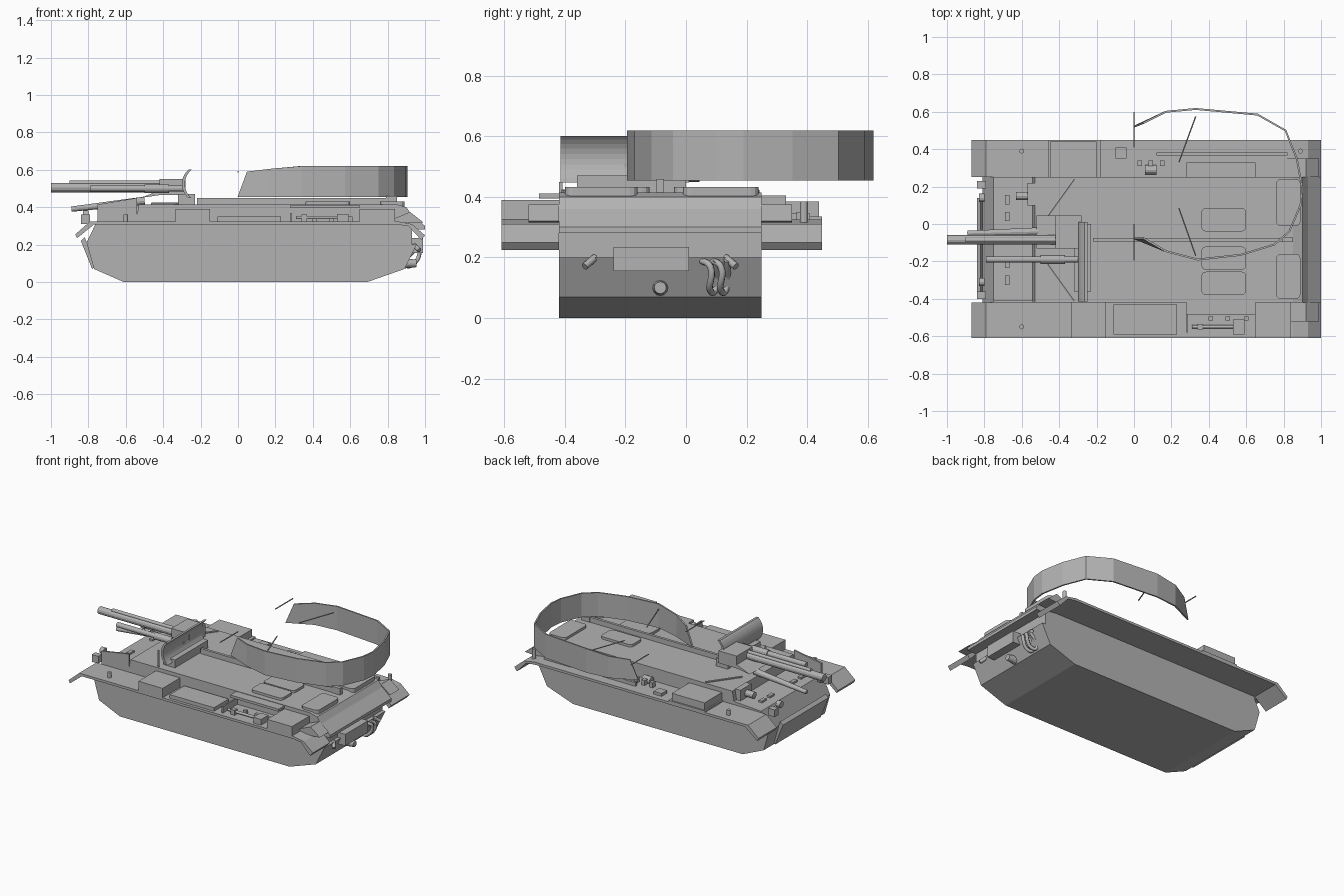
import bpy, bmesh, math
from mathutils import Vector

if "Cube" in bpy.data.objects:
    bpy.data.objects.remove(bpy.data.objects["Cube"])

paint = bpy.data.materials.new("plain_grey")
paint.use_nodes = True
GREY = (0.45, 0.45, 0.45, 1)
paint.diffuse_color = GREY
paint.node_tree.nodes["Principled BSDF"].inputs["Base Color"].default_value = GREY

RIGHT, LEFT, MID = -0.42, 0.25, -0.085   # hull walls and centre line


def finish(name, bm):
    bmesh.ops.recalc_face_normals(bm, faces=bm.faces)
    me = bpy.data.meshes.new(name)
    bm.to_mesh(me)
    bm.free()
    me.materials.append(paint)
    ob = bpy.data.objects.new(name, me)
    bpy.context.collection.objects.link(ob)
    return ob


def prism(name, pts, y0, y1):
    """Extrude an x-z outline along y."""
    bm = bmesh.new()
    face = bm.faces.new([bm.verts.new((x, y0, z)) for x, z in pts])
    ext = bmesh.ops.extrude_face_region(bm, geom=[face])
    verts = [v for v in ext["geom"] if isinstance(v, bmesh.types.BMVert)]
    bmesh.ops.translate(bm, verts=verts, vec=(0, y1 - y0, 0))
    return finish(name, bm)


def box(name, x0, x1, y0, y1, z0, z1):
    return prism(name, [(x0, z0), (x1, z0), (x1, z1), (x0, z1)], y0, y1)


def rod(name, a, b, r, r2=None, sides=12):
    a, b = Vector(a), Vector(b)
    bm = bmesh.new()
    bmesh.ops.create_cone(bm, cap_ends=True, segments=sides, radius1=r,
                          radius2=r if r2 is None else r2, depth=(b - a).length)
    ob = finish(name, bm)
    ob.location = (a + b) / 2
    ob.rotation_euler = (b - a).to_track_quat('Z', 'Y').to_euler()
    return ob


def smooth_path(name, pts, r):
    cu = bpy.data.curves.new(name, 'CURVE')
    cu.dimensions = '3D'
    cu.bevel_depth, cu.bevel_resolution, cu.resolution_u = r, 2, 6
    cu.use_fill_caps = True
    sp = cu.splines.new('BEZIER')
    sp.bezier_points.add(len(pts) - 1)
    for p, co in zip(sp.bezier_points, pts):
        p.co = co
        p.handle_left_type = p.handle_right_type = 'AUTO'
    ob = bpy.data.objects.new(name, cu)
    cu.materials.append(paint)
    bpy.context.collection.objects.link(ob)


def bevel(ob, width, axis=2):
    """Round the edges that run along one axis."""
    bm = bmesh.new()
    bm.from_mesh(ob.data)
    edges = [e for e in bm.edges
             if abs((e.verts[0].co - e.verts[1].co).normalized()[axis]) > 0.99]
    bmesh.ops.bevel(bm, geom=edges, offset=width, segments=3, affect='EDGES', profile=0.5)
    bm.to_mesh(ob.data)
    bm.free()


# Lower hull, front plate and superstructure
prism("lower_hull", [(-0.61, 0), (0.69, 0), (0.89, 0.07), (0.955, 0.2), (0.93, 0.2), (0.93, 0.31),
                     (-0.74, 0.31), (-0.81, 0.21), (-0.77, 0.07)], RIGHT, LEFT)
prism("front_plate", [(-0.78, 0.07), (-0.84, 0.22), (-0.82, 0.24), (-0.76, 0.09)], -0.36, 0.14)
prism("front_deck", [(-0.81, 0.21), (-0.5, 0.21), (-0.5, 0.35), (-0.75, 0.335)], RIGHT, LEFT)
prism("superstructure", [(-0.55, 0.3), (0.93, 0.3), (0.95, 0.33), (0.9, 0.4), (0.85, 0.415),
                         (-0.53, 0.415)], RIGHT, LEFT)
prism("front_side_wall", [(-0.75, 0.31), (-0.54, 0.31), (-0.54, 0.45), (-0.75, 0.415)],
      RIGHT, RIGHT + 0.012)
prism("rear_overhang", [(0.91, 0.28), (1.0, 0.28), (1.0, 0.3), (0.93, 0.36)], RIGHT, LEFT)

# Fenders with bent tips
FENDER = [(-0.87, 0.255), (-0.79, 0.325), (0.85, 0.325), (0.93, 0.31), (1.0, 0.25), (0.98, 0.225),
          (0.91, 0.3), (0.84, 0.308), (-0.77, 0.308), (-0.86, 0.235)]
for side, inner, outer in (("right", RIGHT, -0.61), ("left", LEFT, 0.45)):
    prism(side + "_fender", FENDER, inner, outer)
    out = math.copysign(1, outer)
    rod(side + "_marker_post", (-0.6, outer - out * 0.06, 0.32), (-0.6, outer - out * 0.06, 0.36), 0.013)
    prism(side + "_rear_flap", [(0.8, 0.325), (0.92, 0.375), (0.99, 0.32), (0.93, 0.315)], inner, inner + out * 0.1)
    # Headlamp pairs and deck fittings
    ly = inner - out * 0.04
    box(side + "_lamp_bracket", -0.84, -0.79, ly - 0.02, ly + 0.02, 0.31, 0.36)
    rod(side + "_headlamp", (-0.83, ly - out * 0.07, 0.36), (-0.8, ly - out * 0.07, 0.36), 0.022)
    for i in range(2):
        y = ly - out * (0.08 + 0.09 * i)
        box(f"{side}_deck_fitting_{i}", -0.69, -0.665, y - 0.025, y + 0.025, 0.335, 0.352)
    # Slanted cheek seam
    tip = (-0.46, MID + out * 0.13, 0.418)
    rod(side + "_cheek_seam", tip, (-0.32, inner - out * 0.01, 0.418), 0.007, sides=6)

# Right fender stowage
box("right_front_box", -0.335, -0.15, -0.61, RIGHT, 0.32, 0.39)
box("right_rear_box", 0.65, 0.84, -0.61, RIGHT, 0.32, 0.39)
box("right_cover_plate", -0.11, 0.23, -0.59, -0.43, 0.32, 0.35)
prism("right_side_overhang", [(0.28, 0.395), (0.65, 0.395), (0.65, 0.412), (0.28, 0.412)], -0.485, RIGHT)
box("right_overhang_bracket", 0.28, 0.29, -0.58, RIGHT, 0.32, 0.37)
rod("tool_handle", (0.31, -0.55, 0.345), (0.54, -0.55, 0.345), 0.009)
box("tool_head", 0.53, 0.59, -0.59, -0.51, 0.325, 0.365)
box("tool_clamp", 0.34, 0.37, -0.565, -0.535, 0.325, 0.36)
for i, x in enumerate((0.41, 0.5, 0.6)):
    box(f"tool_catch_{i}", x - 0.012, x + 0.012, -0.515, -0.495, 0.325, 0.35)

# Left fender stowage
box("left_front_box", -0.45, -0.2, LEFT, 0.44, 0.32, 0.385)
box("left_box_tray", -0.46, -0.18, LEFT, 0.45, 0.32, 0.335)
box("left_side_bulge", 0.28, 0.65, LEFT, 0.33, 0.32, 0.405)
box("left_long_bar", 0.12, 0.82, 0.365, 0.382, 0.325, 0.35)
box("left_bracket", -0.1, -0.04, 0.35, 0.41, 0.32, 0.345)
for i, x in enumerate((0.03, 0.09, 0.15)):
    box(f"left_catch_{i}", x - 0.012, x + 0.012, 0.31, 0.34, 0.325, 0.36)
rod("left_canister", (0.06, 0.29, 0.345), (0.12, 0.29, 0.345), 0.025)
rod("left_rear_post", (0.89, 0.39, 0.31), (0.89, 0.39, 0.385), 0.013)

# Front left periscope box with its lamp
box("periscope_box", -0.57, -0.53, 0.1, 0.22, 0.33, 0.42)
rod("periscope_lamp", (-0.63, 0.15, 0.375), (-0.56, 0.15, 0.375), 0.022)

# Deck hatches with rounded corners
HATCHES = [(0.36, 0.6, -0.04, 0.085), (0.36, 0.6, -0.245, -0.12), (0.36, 0.6, -0.38, -0.255),
           (0.76, 0.89, -0.01, 0.24), (0.76, 0.89, -0.4, -0.16)]
for i, (x0, x1, y0, y1) in enumerate(HATCHES):
    hatch = box(f"deck_hatch_{i}", x0, x1, y0, y1, 0.4, 0.432)
    bevel(hatch, 0.025)

# Centre rail and the upright at its rear end
box("centre_rail", -0.22, 0.85, MID - 0.009, MID + 0.009, 0.41, 0.45)
box("rail_stop", 0.79, 0.85, MID - 0.012, MID + 0.012, 0.37, 0.46)

# Gun shield: an arc curving forward in the middle
arc = [math.radians(a) for a in range(-50, 51, 10)]
outer = [(-0.2 - 0.1 * math.cos(a), 0.525 + 0.1 * math.sin(a)) for a in arc]
inner = [(x + 0.016, z) for x, z in reversed(outer)]
prism("gun_shield", outer + inner, -0.415, 0.01)
box("shield_base", -0.32, -0.23, -0.36, 0.0, 0.41, 0.47)

# Guns and cradle
prism("gun_cradle", [(-0.52, 0.45), (-0.42, 0.465), (-0.28, 0.465), (-0.28, 0.55), (-0.42, 0.55),
                     (-0.42, 0.49)], -0.13, 0.045)
rod("main_barrel", (-1.0, MID, 0.505), (-0.4, MID, 0.505), 0.025)
rod("upper_tube", (-0.9, MID, 0.53), (-0.4, MID, 0.53), 0.012)
rod("second_barrel", (-0.79, -0.19, 0.5), (-0.28, -0.19, 0.5), 0.017)
rod("second_barrel_sleeve", (-0.5, -0.19, 0.5), (-0.37, -0.19, 0.5), 0.023)
rod("lower_barrel", (-0.89, -0.05, 0.39), (-0.5, -0.04, 0.435), 0.014, 0.022)

# Open curved screen around the rear deck
RING = [(0, 0.52), (0.17, 0.6), (0.33, 0.615), (0.66, 0.585), (0.81, 0.5), (0.87, 0.35),
        (0.9, 0.19), (0.89, 0.1), (0.83, -0.04), (0.75, -0.11), (0.57, -0.165), (0.34, -0.19),
        (0.17, -0.145), (0, -0.075)]
bm = bmesh.new()
low = [bm.verts.new((x, y, 0.455)) for x, y in RING]
high = [bm.verts.new((max(x, 0.05), y + (0.02 if x == 0 and y > 0 else 0),
                      0.59 if x == 0 else 0.605 if x < 0.2 else 0.62)) for x, y in RING]
for i in range(len(RING) - 1):
    bm.faces.new((low[i], low[i + 1], high[i + 1], high[i]))
screen = finish("curved_screen", bm)
solid = screen.modifiers.new("thickness", 'SOLIDIFY')
solid.thickness, solid.offset = 0.01, 0

# Thin cross sticks on the screen
STICKS = [((0, 0.41), (0, 0.6)), ((0, -0.195), (0, 0)),
          ((0.33, 0.575), (0.24, 0.33)), ((0.24, 0.085), (0.33, -0.17))]
for i, (a, b) in enumerate(STICKS):
    rod(f"cross_stick_{i}", (*a, 0.59), (*b, 0.59), 0.004, sides=6)

# Rear fittings: stowage box, tow eye, cables and hooks
box("rear_box", 0.9, 0.99, -0.24, 0.01, 0.155, 0.235)
rod("tow_eye", (0.88, MID, 0.1), (0.955, MID, 0.1), 0.028, 0.02)
for i, y in enumerate((0.08, 0.115)):
    smooth_path(f"tow_cable_{i}", [(0.94, y - 0.03, 0.19), (0.97, y, 0.17), (0.93, y, 0.09),
                                   (0.9, y + 0.015, 0.09), (0.96, y + 0.02, 0.19)], 0.011)
for side, y, out in (("right", -0.3, -1), ("left", 0.13, 1)):
    rod(side + "_rear_hook", (0.94, y, 0.2), (0.97, y + out * 0.035, 0.17), 0.012)
